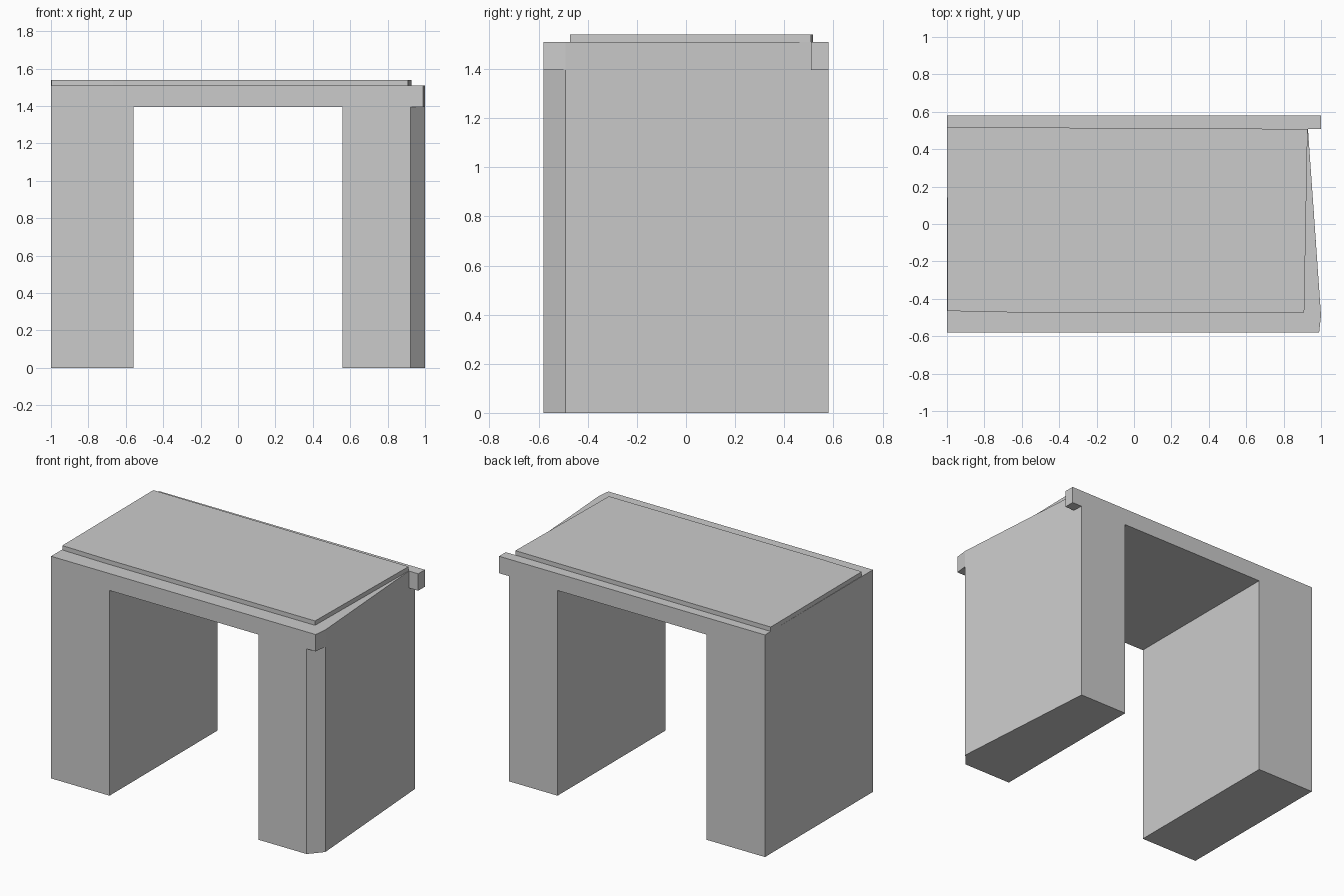
import bpy
import bmesh

if "Cube" in bpy.data.objects:
    bpy.data.objects.remove(bpy.data.objects["Cube"])


def prism(name, outline, z0, z1):
    """Extrude a counter-clockwise plan outline from z0 up to z1."""
    bm = bmesh.new()
    face = bm.faces.new([bm.verts.new((x, y, z0)) for x, y in outline])
    ext = bmesh.ops.extrude_face_region(bm, geom=[face], use_keep_orig=True)
    for v in ext["geom"]:
        if isinstance(v, bmesh.types.BMVert):
            v.co.z = z1
    bmesh.ops.recalc_face_normals(bm, faces=bm.faces)
    mesh = bpy.data.meshes.new(name)
    bm.to_mesh(mesh)
    bm.free()
    obj = bpy.data.objects.new(name, mesh)
    bpy.context.collection.objects.link(obj)
    return obj


D = 0.58          # half depth
INNER = 0.56      # half width of the opening
LINTEL, ROOF, TOP = 1.395, 1.51, 1.54

# Plain left pier
prism("left_pier", [(-1, -D), (-INNER, -D), (-INNER, D), (-1, D)], 0, LINTEL)

# Right pier with chamfered front corner and slanted outer wall
prism("right_pier", [(INNER, -D), (0.923, -D), (1, -0.49), (0.925, D),
                     (INNER, D)], 0, LINTEL)

# Lintel slab, with both beam ends overhanging the right pier
prism("lintel", [(-1, -D), (0.99, -D), (1, -0.49), (0.93, 0.508),
                 (1, 0.508), (1, D), (-1, D)], LINTEL, ROOF)

# Thin, slightly skewed deck plate on top
prism("deck_plate", [(-0.996, -0.465), (-0.67, -0.472), (0.91, -0.472),
                     (0.928, 0.508), (-1, 0.518)], ROOF, TOP)
